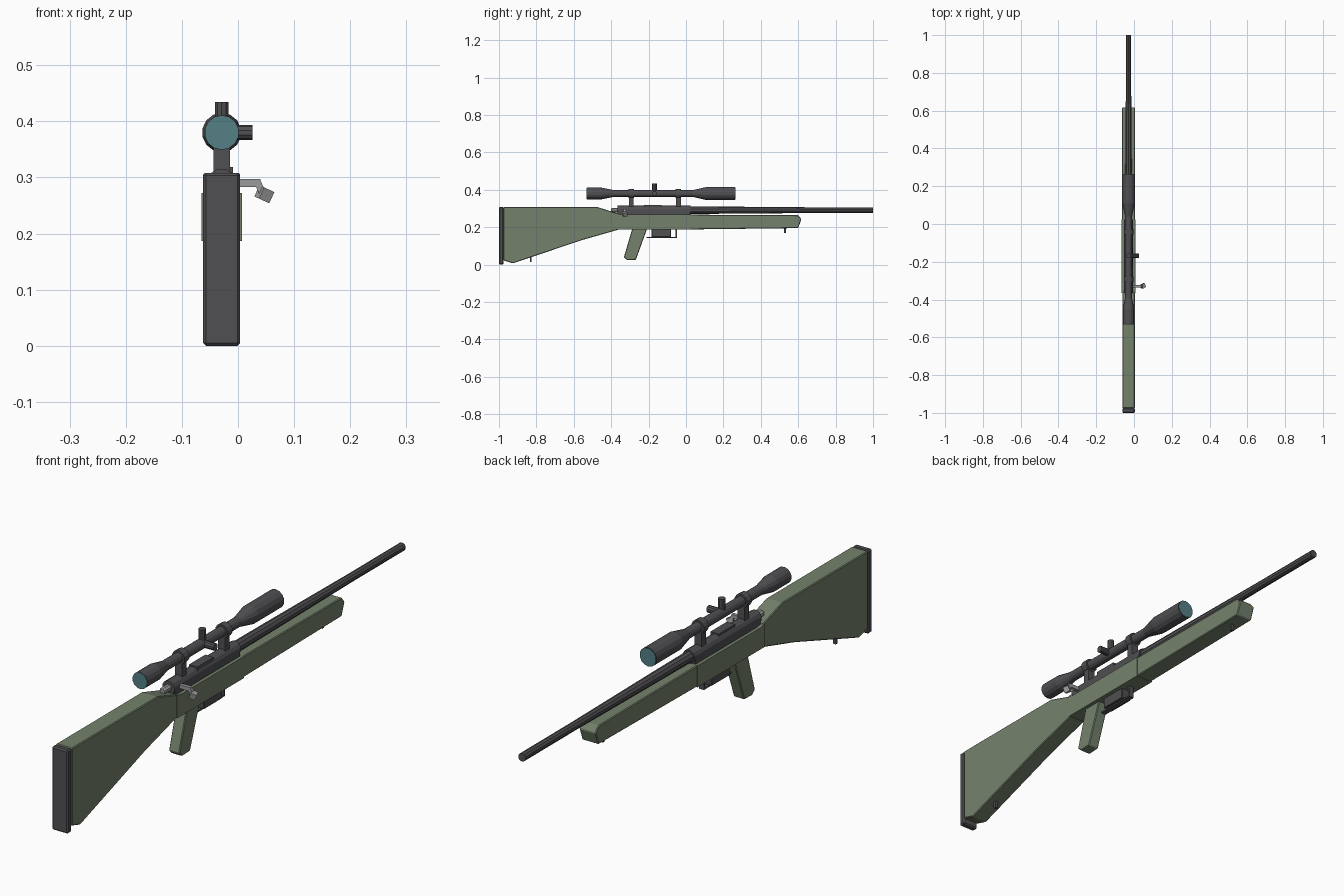
import bpy, bmesh, math
from mathutils import Matrix, Vector

if "Cube" in bpy.data.objects:
    bpy.data.objects.remove(bpy.data.objects["Cube"])

CX = -0.029            # centre line of the body
AXIS_Z = 0.291         # bore height
SCOPE_Z = 0.38         # sight height


def material(name, rgb):
    m = bpy.data.materials.new(name)
    m.diffuse_color = (*rgb, 1)
    m.use_nodes = True
    m.node_tree.nodes["Principled BSDF"].inputs["Base Color"].default_value = m.diffuse_color
    return m


GREEN = material("olive_green", (0.175, 0.222, 0.150))
DARK = material("dark_metal", (0.080, 0.077, 0.084))
STEEL = material("light_steel", (0.33, 0.33, 0.34))
GLASS = material("teal_glass", (0.09, 0.215, 0.24))


def finish(name, bm, mat, bevel=0):
    bmesh.ops.recalc_face_normals(bm, faces=bm.faces)
    mesh = bpy.data.meshes.new(name)
    bm.to_mesh(mesh)
    bm.free()
    mesh.materials.append(mat)
    ob = bpy.data.objects.new(name, mesh)
    bpy.context.collection.objects.link(ob)
    if bevel:
        b = ob.modifiers.new("bevel", 'BEVEL')
        b.width, b.segments, b.limit_method = bevel, 1, 'ANGLE'
    return ob


def side_profile(name, pts, half, mat, bevel=0):
    """Extrude a (y, z) outline across the width."""
    bm = bmesh.new()
    face = bm.faces.new([bm.verts.new((CX - half, y, z)) for y, z in pts])
    ext = bmesh.ops.extrude_face_region(bm, geom=[face])
    bmesh.ops.translate(bm, vec=(2 * half, 0, 0),
                        verts=[v for v in ext["geom"] if isinstance(v, bmesh.types.BMVert)])
    return finish(name, bm, mat, bevel)


def box(name, x, y, z, mat, bevel=0, rot=None):
    """Box from (min, max) ranges."""
    bm = bmesh.new()
    mid = Vector([(a + b) / 2 for a, b in (x, y, z)])
    size = [b - a for a, b in (x, y, z)]
    m = Matrix.Translation(mid) @ (rot or Matrix()) @ Matrix.Diagonal((*size, 1))
    bmesh.ops.create_cube(bm, size=1, matrix=m)
    return finish(name, bm, mat, bevel)


def lathe(name, origin, axis, pts, mat, sides=12):
    """Turned part: (distance along axis, radius) rings joined up."""
    bm = bmesh.new()
    q = Vector(axis).to_track_quat('Z', 'Y')
    rings = []
    for d, r in pts:
        ring = []
        for i in range(sides):
            a = 2 * math.pi * (i + 0.5) / sides
            ring.append(bm.verts.new(Vector(origin) + q @ Vector((r * math.cos(a), r * math.sin(a), d))))
        rings.append(ring)
    for a, b in zip(rings, rings[1:]):
        for i in range(sides):
            j = (i + 1) % sides
            bm.faces.new((a[i], a[j], b[j], b[i]))
    bm.faces.new(rings[0])
    bm.faces.new(rings[-1])
    return finish(name, bm, mat)


Y = (0, 1, 0)

# Stock: butt, middle bed, fore end, grip, butt pad
side_profile("butt_stock", [(-0.975, 0.308), (-0.475, 0.308), (-0.36, 0.272), (-0.36, 0.187),
                            (-0.55, 0.133), (-0.925, 0.007), (-0.975, 0.022)], 0.033, GREEN, 0.003)
side_profile("stock_bed", [(-0.365, 0.272), (-0.34, 0.267), (0.025, 0.267), (0.025, 0.187),
                           (-0.365, 0.187)], 0.036, GREEN)
side_profile("fore_end", [(0.02, 0.267), (0.60, 0.264), (0.617, 0.243), (0.60, 0.195),
                          (0.02, 0.188)], 0.034, GREEN, 0.003)
side_profile("grip", [(-0.285, 0.20), (-0.205, 0.20), (-0.268, 0.026), (-0.315, 0.024),
                      (-0.332, 0.04)], 0.022, GREEN, 0.003)
box("butt_pad", (CX - 0.033, CX + 0.033), (-1.0, -0.975), (0.0, 0.308), DARK, 0.005)

# Barrel and receiver
lathe("barrel", (CX, 0, AXIS_Z), Y, [(0.0, 0.020), (0.22, 0.019), (0.70, 0.015), (1.0, 0.015)], DARK, 10)
lathe("receiver", (CX, 0, AXIS_Z), Y, [(-0.365, 0.025), (0.025, 0.025)], DARK)
box("receiver_bed", (CX - 0.024, CX + 0.024), (-0.36, 0.02), (0.255, 0.288), DARK)
box("port_cover", (CX - 0.014, CX + 0.020), (-0.225, -0.13), (0.295, 0.319), DARK)

# Bolt: rear plug, arm and knob
lathe("bolt_plug", (CX, 0, AXIS_Z), Y, [(-0.402, 0.010), (-0.395, 0.013), (-0.36, 0.013)], STEEL, 8)
box("bolt_arm", (-0.015, 0.040), (-0.335, -0.322), (0.283, 0.297), STEEL)
box("bolt_neck", (0.034, 0.046), (-0.335, -0.322), (0.268, 0.293), STEEL,
    rot=Matrix.Rotation(math.radians(-25), 4, 'Y'))
box("bolt_knob", (0.036, 0.058), (-0.339, -0.317), (0.259, 0.281), STEEL,
    rot=Matrix.Rotation(math.radians(25), 4, 'Y') @ Matrix.Rotation(math.radians(25), 4, 'Z'))

# Magazine and guard
box("magazine", (CX - 0.020, CX + 0.020), (-0.185, -0.08), (0.147, 0.20), DARK, 0.002)
box("guard_strip", (CX - 0.010, CX + 0.010), (-0.21, -0.05), (0.142, 0.148), DARK)
box("guard_post", (CX - 0.010, CX + 0.010), (-0.056, -0.049), (0.142, 0.195), DARK)

# Scope body, lenses, mounts and turrets
lathe("scope_body", (CX, 0, SCOPE_Z), Y,
      [(-0.53, 0.031), (-0.45, 0.031), (-0.39, 0.019), (0.04, 0.019), (0.11, 0.035), (0.262, 0.035)], DARK, 14)
lathe("rear_lens", (CX, 0, SCOPE_Z), Y, [(-0.532, 0.030), (-0.528, 0.030)], GLASS, 14)
lathe("front_lens", (CX, 0, SCOPE_Z), Y, [(0.26, 0.033), (0.264, 0.033)], GLASS, 14)
for label, y in (("rear", -0.293), ("front", -0.041)):
    box(label + "_mount", (CX - 0.0145, CX + 0.0145), (y - 0.013, y + 0.013), (0.30, 0.37), DARK)
    lathe(label + "_mount_ring", (CX, y, SCOPE_Z), Y, [(-0.014, 0.026), (0.014, 0.026)], DARK)
lathe("top_turret", (CX, -0.168, SCOPE_Z), (0, 0, 1), [(0, 0.013), (0.054, 0.013)], DARK, 10)
lathe("side_turret", (CX, -0.168, SCOPE_Z), (1, 0, 0), [(0, 0.013), (0.055, 0.013)], DARK, 10)

# Sling studs
for label, y, z in (("front", 0.53, 0.17), ("rear", -0.83, 0.013)):
    box(label + "_sling_stud", (CX - 0.006, CX + 0.006), (y - 0.005, y + 0.005), (z, z + 0.04), DARK)
